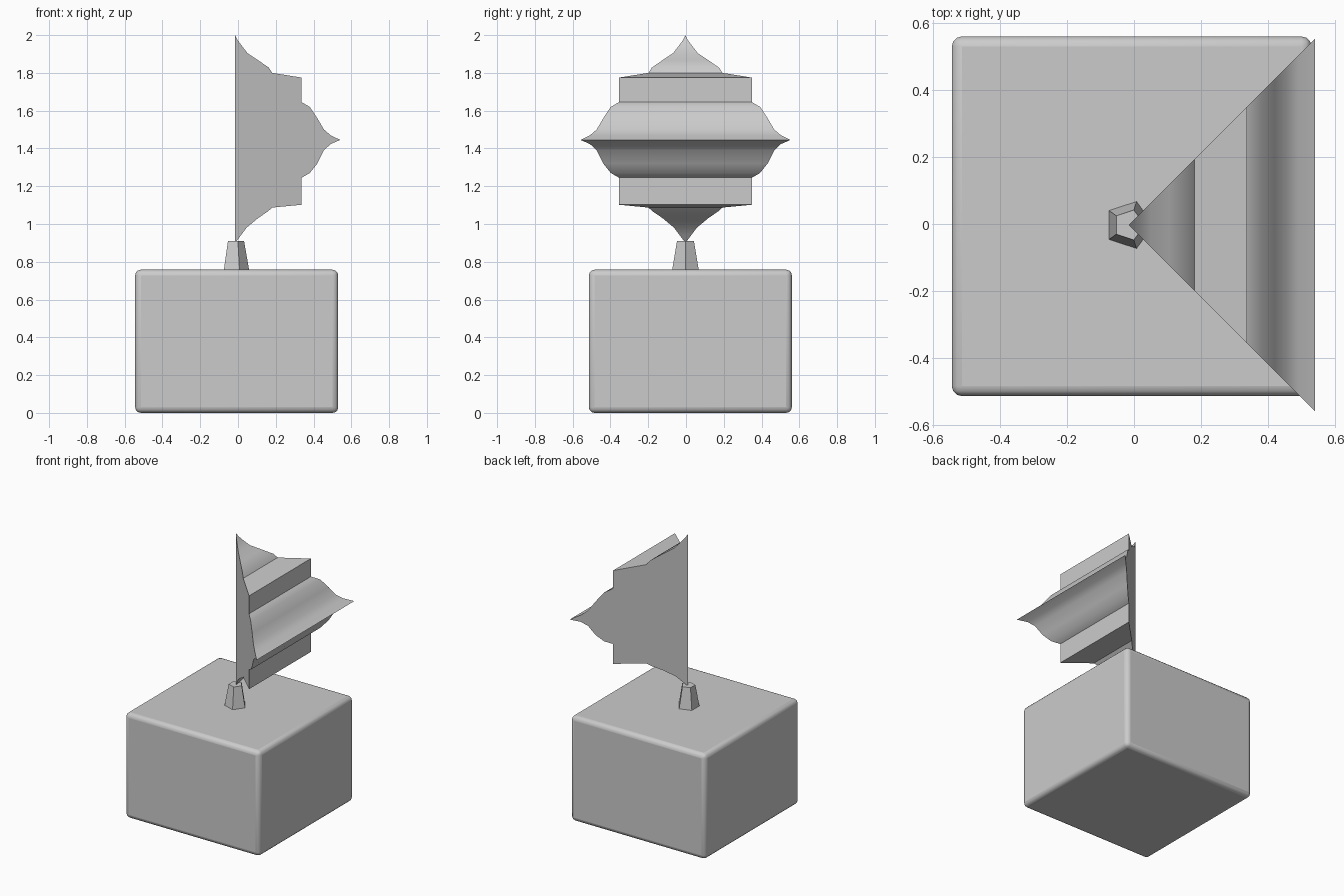
import bpy, bmesh
from mathutils import Vector

if "Cube" in bpy.data.objects:
    bpy.data.objects.remove(bpy.data.objects["Cube"])

AXIS = Vector((-0.015, -0.003, 0))


def smooth(obj, angle=0.5):
    bpy.ops.object.select_all(action='DESELECT')
    obj.select_set(True)
    bpy.context.view_layer.objects.active = obj
    bpy.ops.object.shade_smooth_by_angle(angle=angle)


def add_bevel(obj, width, segments):
    mod = obj.modifiers.new("soft_edges", 'BEVEL')
    mod.width = width
    mod.segments = segments
    mod.limit_method = 'ANGLE'
    mod.angle_limit = 0.6


# Base block with softened edges
bpy.ops.mesh.primitive_cube_add(size=1, location=(-0.007, 0.023, 0.379))
base = bpy.context.object
base.name = "base_block"
base.scale = (1.075, 1.075, 0.758)
bpy.ops.object.transform_apply(location=False, rotation=False, scale=True)
add_bevel(base, 0.03, 3)
smooth(base)

# Five-sided tapered stem
bpy.ops.mesh.primitive_cone_add(vertices=5, radius1=0.076, radius2=0.047,
                                depth=0.165, location=(AXIS.x, AXIS.y, 0.8275))
stem = bpy.context.object
stem.name = "stem"
# turn so one corner points along +x
v = max(stem.data.vertices, key=lambda p: p.co.xy.length).co
stem.rotation_euler.z = -Vector((1, 0)).angle_signed(v.xy) * -1

# Quarter of a square turned finial: (distance from axis, height)
profile = [(0.012, 1.975), (0.03, 1.95), (0.065, 1.905), (0.12, 1.868),
           (0.178, 1.828), (0.196, 1.80), (0.352, 1.775), (0.352, 1.645),
           (0.395, 1.62), (0.435, 1.56), (0.47, 1.50), (0.505, 1.47),
           (0.556, 1.445), (0.505, 1.423), (0.47, 1.39), (0.435, 1.32),
           (0.395, 1.27), (0.352, 1.245), (0.352, 1.102), (0.196, 1.087),
           (0.175, 1.068), (0.12, 1.03), (0.06, 0.98), (0.03, 0.94)]
bm = bmesh.new()
top = bm.verts.new(AXIS + Vector((0, 0, 2.0)))
bottom = bm.verts.new(AXIS + Vector((0, 0, 0.90)))
sides = [[bm.verts.new(AXIS + Vector((d, s * d, z))) for d, z in profile]
         for s in (-1, 1)]
a, b = sides
for i in range(len(profile) - 1):
    bm.faces.new((a[i], a[i + 1], b[i + 1], b[i]))
bm.faces.new((top, a[0], b[0]))
bm.faces.new((bottom, b[-1], a[-1]))
# flat cut faces meeting at the axis
for side in sides:
    bm.faces.new([top] + side + [bottom])
bmesh.ops.recalc_face_normals(bm, faces=bm.faces)
mesh = bpy.data.meshes.new("finial_quarter")
bm.to_mesh(mesh)
bm.free()
finial = bpy.data.objects.new("finial_quarter", mesh)
bpy.context.collection.objects.link(finial)
smooth(finial)
